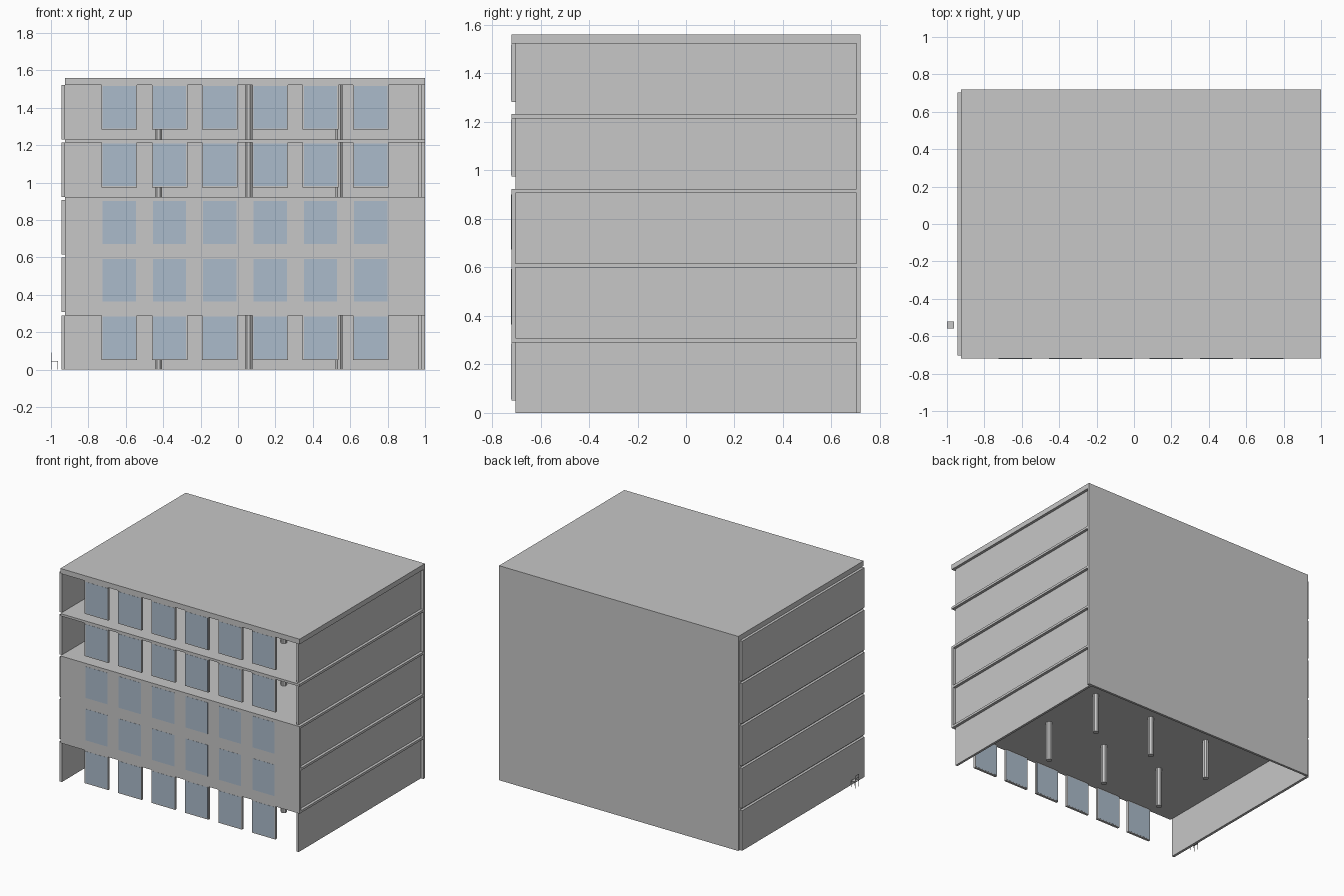
import bpy, bmesh, math
from mathutils import Matrix, Vector

if "Cube" in bpy.data.objects:
    bpy.data.objects.remove(bpy.data.objects["Cube"])


def material(name, rgb):
    m = bpy.data.materials.new(name)
    m.diffuse_color = (*rgb, 1)
    m.use_nodes = True
    m.node_tree.nodes["Principled BSDF"].inputs["Base Color"].default_value = m.diffuse_color
    return m


GREY = material("concrete grey", (0.57, 0.57, 0.57))
GLASS = material("window blue", (0.41, 0.50, 0.60))


def finish(name, bm, mat):
    me = bpy.data.meshes.new(name)
    bm.to_mesh(me)
    bm.free()
    me.materials.append(mat)
    ob = bpy.data.objects.new(name, me)
    bpy.context.collection.objects.link(ob)
    return ob


def boxes(name, mat, spans):
    """One object from boxes given as (x0, x1, y0, y1, z0, z1)."""
    bm = bmesh.new()
    for x0, x1, y0, y1, z0, z1 in spans:
        centre = Vector(((x0 + x1) / 2, (y0 + y1) / 2, (z0 + z1) / 2))
        size = Matrix.Diagonal((x1 - x0, y1 - y0, z1 - z0, 1))
        bmesh.ops.create_cube(bm, size=1, matrix=Matrix.Translation(centre) @ size)
    return finish(name, bm, mat)


LEFT, RIGHT = -0.925, 1.0
FRONT, BACK = -0.72, 0.72
PITCH, STOREY, TOP = 0.308, 0.291, 1.56
T = 0.017                                   # slab and wall thickness
floors = [i * PITCH for i in range(5)]
window_x = [-0.73 + i * 0.269 for i in range(6)]
WIN_W, WIN_H = 0.19, 0.24

# Roof, intermediate slabs and full-height back wall
boxes("roof", GREY, [(LEFT, RIGHT, FRONT, BACK, floors[4] + STOREY, TOP)])
boxes("floor_slabs", GREY,
      [(LEFT, RIGHT, FRONT, BACK, z + STOREY, z + PITCH) for z in floors[:4]])
boxes("back_wall", GREY, [(LEFT, RIGHT, BACK - T, BACK, 0, TOP)])

# Side walls: left ones sit outside the slabs, right ones are set in
for name, x0, x1 in (("left_walls", LEFT - 0.019, LEFT), ("right_walls", 0.963, 0.98)):
    boxes(name, GREY, [(x0, x1, FRONT + T, BACK - T, z, z + STOREY) for z in floors])

# Solid front walls on the second and third storeys
boxes("front_walls", GREY,
      [(LEFT, RIGHT, FRONT, FRONT + T, z, z + STOREY) for z in floors[1:3]])

# Free-hanging window frames on the open storeys
boxes("window_frames", GREY,
      [(x, x + WIN_W, FRONT, FRONT + T, z + STOREY - WIN_H, z + STOREY)
       for z in (floors[0], floors[3], floors[4]) for x in window_x])

# Glass on every storey, showing on both faces
M = 0.006
boxes("window_glass", GLASS,
      [(x + M, x + WIN_W - M, FRONT - 0.001, FRONT + T + 0.001,
        z + STOREY - WIN_H + M, z + STOREY - M) for z in floors for x in window_x])

# Octagonal columns, two rows of three per storey
bm = bmesh.new()
for z in floors:
    for x in (-0.425, 0.057, 0.54):
        for y in (-0.245, 0.245):
            pos = Matrix.Translation((x, y, z + STOREY / 2))
            turn = Matrix.Rotation(math.pi / 8, 4, 'Z')
            bmesh.ops.create_cone(bm, cap_ends=True, segments=8, radius1=0.021,
                                  radius2=0.021, depth=STOREY, matrix=pos @ turn)
finish("columns", bm, GREY)

# Small chair beside the building
cx0, cx1, cy0, cy1, leg = -1.0, -0.962, -0.56, -0.522, 0.003
boxes("chair_legs", GREY,
      [(x, x + leg, y, y + leg, 0, 0.045)
       for x in (cx0, cx1 - leg) for y in (cy0, cy1 - leg)])
boxes("chair_seat", GREY, [(cx0, cx1, cy0, cy1, 0.044, 0.047)])
boxes("chair_back", GREY,
      [(cx0, cx0 + leg, y, y + leg, 0.047, 0.092) for y in (cy0, cy1 - leg)]
      + [(cx0, cx0 + leg, cy0 + leg, cy1 - leg, 0.068, 0.092)])
